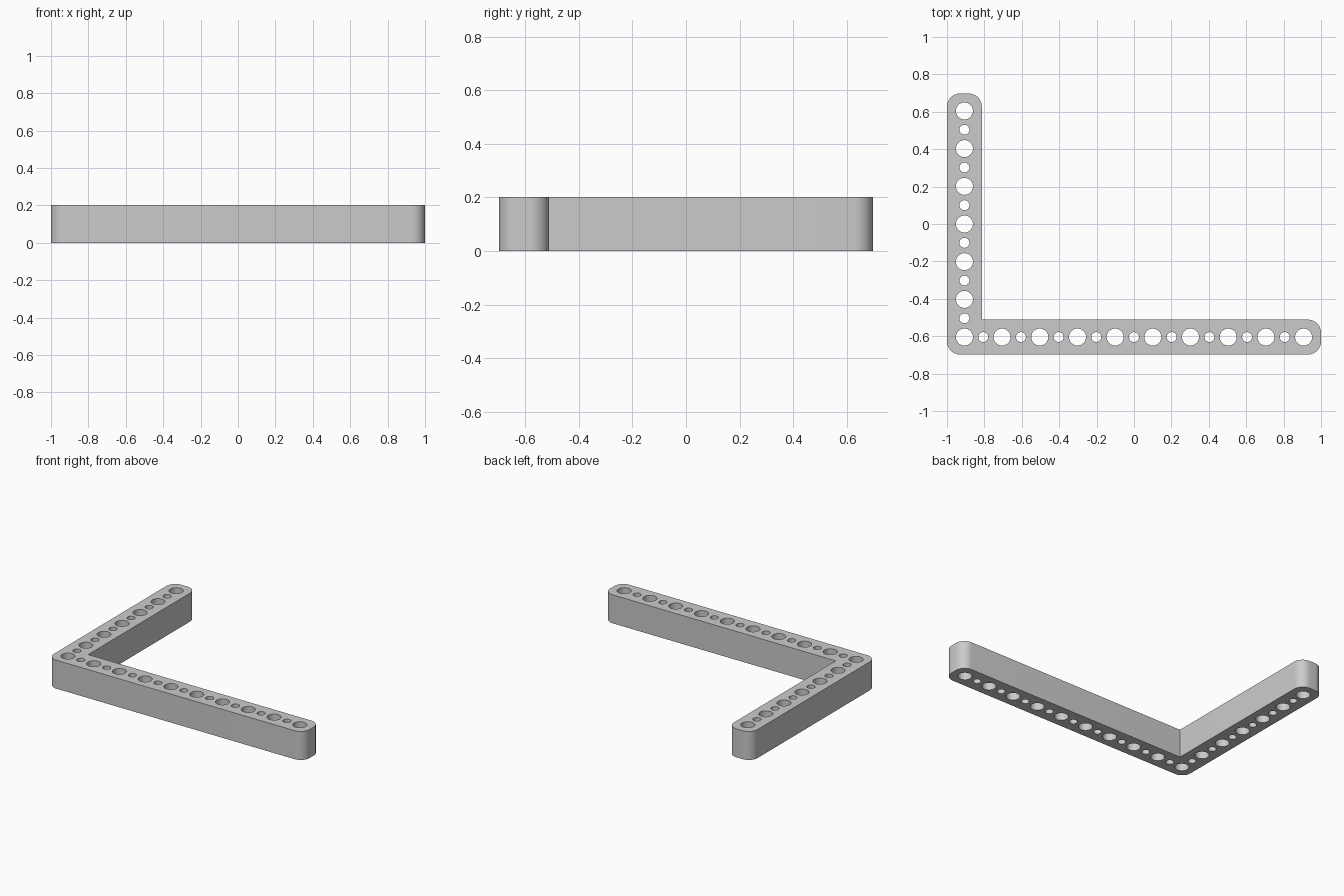
import bpy, bmesh, math
from mathutils import Vector

if "Cube" in bpy.data.objects:
    bpy.data.objects.remove(bpy.data.objects["Cube"], do_unlink=True)

PITCH = 0.2015            # spacing between large holes
HALF = 0.0932             # half the beam width
HEIGHT = 0.2015
CORNER = 0.07
X0, Y0 = -4.5 * PITCH, -3 * PITCH    # centre of the elbow hole
X1, Y1 = 4.5 * PITCH, 3 * PITCH      # centres of the end holes


def arc(cx, cy, radius, start, sweep, steps):
    return [(cx + radius * math.cos(math.radians(start + sweep * i / steps)),
             cy + radius * math.sin(math.radians(start + sweep * i / steps)))
            for i in range(steps + 1)]


def add_loop(bm, points):
    verts = [bm.verts.new((x, y, 0)) for x, y in points]
    for a, b in zip(verts, verts[1:] + verts[:1]):
        bm.edges.new((a, b))


# L-shaped outline, counter-clockwise, with rounded outer corners
left, right = X0 - HALF + CORNER, X1 + HALF - CORNER
front, back = Y0 - HALF + CORNER, Y1 + HALF - CORNER
inner_x, inner_y = X0 + HALF, Y0 + HALF
corners = [(left, front, 180), (right, front, 270), (right, inner_y - CORNER, 0), None,
           (inner_x - CORNER, back, 0), (left, back, 90)]
outline = []
for c in corners:
    outline += arc(c[0], c[1], CORNER, c[2], 90, 10) if c else [(inner_x, inner_y)]

bm = bmesh.new()
add_loop(bm, outline)

# Alternating large and small through holes along both arms
holes = [(X0 + i * PITCH / 2, Y0, i) for i in range(19)]
holes += [(X0, Y0 + i * PITCH / 2, i) for i in range(1, 13)]
for x, y, i in holes:
    radius = 0.0265 if i % 2 else 0.0455
    add_loop(bm, arc(x, y, radius, 0, 360, 32)[:-1])

# Fill around the holes and extrude to full height
bmesh.ops.triangle_fill(bm, edges=bm.edges[:], use_beauty=True, normal=Vector((0, 0, 1)))
result = bmesh.ops.extrude_face_region(bm, geom=bm.faces[:], use_keep_orig=True)
top = [g for g in result["geom"] if isinstance(g, bmesh.types.BMVert)]
bmesh.ops.translate(bm, verts=top, vec=(0, 0, HEIGHT))
bmesh.ops.recalc_face_normals(bm, faces=bm.faces[:])

mesh = bpy.data.meshes.new("angle_beam")
bm.to_mesh(mesh)
bm.free()
beam = bpy.data.objects.new("angle_beam", mesh)
bpy.context.collection.objects.link(beam)

# Plain grey material
grey = bpy.data.materials.new("light_grey")
grey.use_nodes = True
colour = (0.6, 0.6, 0.6, 1)
grey.diffuse_color = colour
grey.node_tree.nodes["Principled BSDF"].inputs["Base Color"].default_value = colour
mesh.materials.append(grey)

# Smooth curved walls, crisp rims
bpy.ops.object.select_all(action="DESELECT")
beam.select_set(True)
bpy.context.view_layer.objects.active = beam
bpy.ops.object.shade_smooth_by_angle(angle=math.radians(30))
